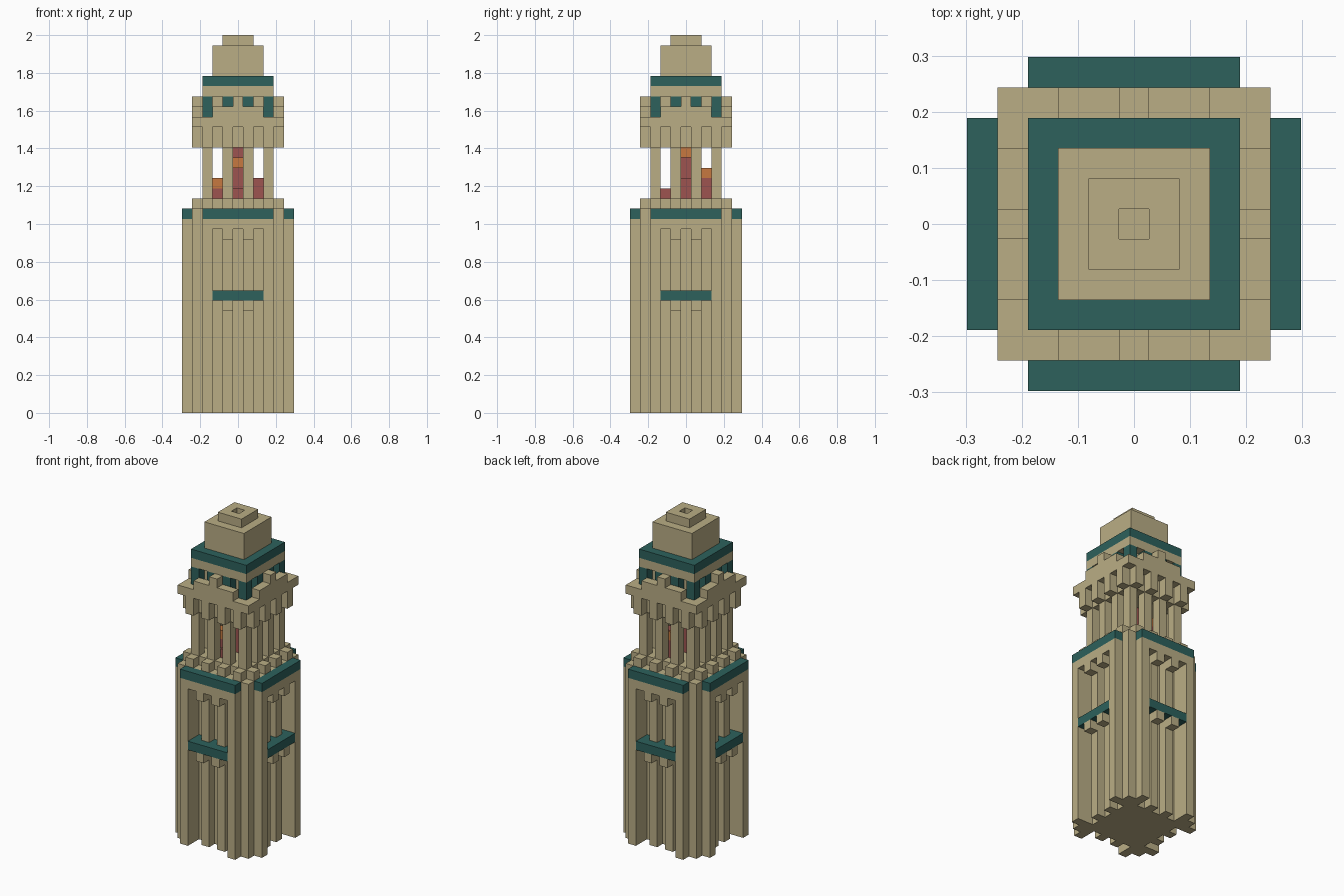
import bpy
import bmesh

U = 2 / 37  # one building block

if "Cube" in bpy.data.objects:
    bpy.data.objects.remove(bpy.data.objects["Cube"], do_unlink=True)


def make_material(name, rgb):
    mat = bpy.data.materials.new(name)
    mat.use_nodes = True
    mat.diffuse_color = (*rgb, 1)
    mat.node_tree.nodes["Principled BSDF"].inputs["Base Color"].default_value = (*rgb, 1)
    return mat


STONE = make_material("sandstone", (0.49, 0.42, 0.235))
TEAL = make_material("teal_trim", (0.026, 0.12, 0.107))
RED = make_material("red_brick", (0.34, 0.088, 0.08))
ORANGE = make_material("orange_step", (0.57, 0.19, 0.05))


def build(name, mat, boxes):
    """Boxes are (x0, x1, y0, y1, z0, z1) in block units."""
    bm = bmesh.new()
    for x0, x1, y0, y1, z0, z1 in boxes:
        cube = bmesh.ops.create_cube(bm, size=1)["verts"]
        for v in cube:
            v.co.x = U * (x1 if v.co.x > 0 else x0)
            v.co.y = U * (y1 if v.co.y > 0 else y0)
            v.co.z = U * (z1 if v.co.z > 0 else z0)
    mesh = bpy.data.meshes.new(name)
    bm.to_mesh(mesh)
    bm.free()
    mesh.materials.append(mat)
    obj = bpy.data.objects.new(name, mesh)
    bpy.context.collection.objects.link(obj)
    return obj


def slab(half, z0, z1):
    return (-half, half, -half, half, z0, z1)


def cell(x, y, z0, z1):
    return (x - .5, x + .5, y - .5, y + .5, z0, z1)


def four_sides(strips):
    """Turn strips (t0, t1, near, far, z0, z1) around all four walls."""
    out = []
    for a, b, n, f, z0, z1 in strips:
        out += [(a, b, -f, -n, z0, z1), (a, b, n, f, z0, z1),
                (-f, -n, a, b, z0, z1), (n, f, a, b, z0, z1)]
    return out


def blocks(places, depth, z0, z1):
    return four_sides([(t - .5, t + .5, depth - .5, depth + .5, z0, z1) for t in places])


def corners(d, z0, z1):
    return [cell(x, y, z0, z1) for x in (-d, d) for y in (-d, d)]


ODD = (-3, -1, 1, 3)

# Lower shaft
build("shaft_core", STONE, [slab(3.5, 0, 21)])
build("corner_piers", STONE, corners(4, 0, 20))
build("wall_pillars", STONE, four_sides(
    [(s * 3 - .5, s * 3 + .5, 3.5, 5.5, 0, 19) for s in (-1, 1)]))
build("window_mullions", STONE, blocks((-1, 1), 4, 0, 18))
build("window_heads", STONE, four_sides([(-2.5, 2.5, 3.5, 5.5, 18, 19)]))
build("window_corbels", STONE, blocks((-1, 1), 5, 17, 18) + blocks((-1, 1), 5, 10, 11))
build("balcony_ledges", TEAL, four_sides([(-2.5, 2.5, 3.5, 5.5, 11, 12)]))
build("cornice_backing", STONE, four_sides([(-3.5, 3.5, 3.5, 4.5, 19, 20)]))
build("cornice_trim", TEAL, four_sides([(-3.5, 3.5, 4.5, 5.5, 19, 20)]))
build("lower_merlons", STONE, blocks(ODD, 4, 20, 21))

# Open belfry with a winding stair
build("belfry_columns", STONE, blocks((-1, 1), 3, 21, 26) + corners(3, 21, 26))
build("stair_blocks", RED, [cell(0, 0, 21, 26), cell(2, 0, 21, 23), cell(0, 2, 21, 23),
                            cell(-2, 0, 21, 22), cell(0, -2, 21, 22)])
build("stair_steps", ORANGE, [cell(-2, 0, 22, 23), cell(0, 2, 23, 24),
                              cell(0, -1, 24, 25), cell(1, 0, 25, 26)])

# Gallery
build("gallery_core", STONE, [slab(3.5, 26, 29), slab(2.5, 29, 31)])
build("gallery_corbels", STONE, blocks(ODD, 4, 26, 28))
build("gallery_ring", STONE, four_sides([(-3.5, 3.5, 3.5, 4.5, 28, 29)]) + corners(4, 28, 29))
build("gallery_parapet", STONE, four_sides([(-2.5, 2.5, 3.5, 4.5, 29, 30)]))
build("gallery_merlons", STONE, blocks((0,), 4, 30, 31))
build("gallery_posts", TEAL, blocks((-1, 1), 3, 29, 31) + corners(3, 29, 31))

# Stepped crown
build("crown_base", STONE, [slab(3.5, 31, 32)])
build("crown_trim", TEAL, [slab(3.5, 32, 33)])
build("crown_block", STONE, [slab(2.5, 33, 36)])
build("crown_rim", STONE, four_sides([(-.5, .5, .5, 1.5, 36, 37)]) + corners(1, 36, 37))
